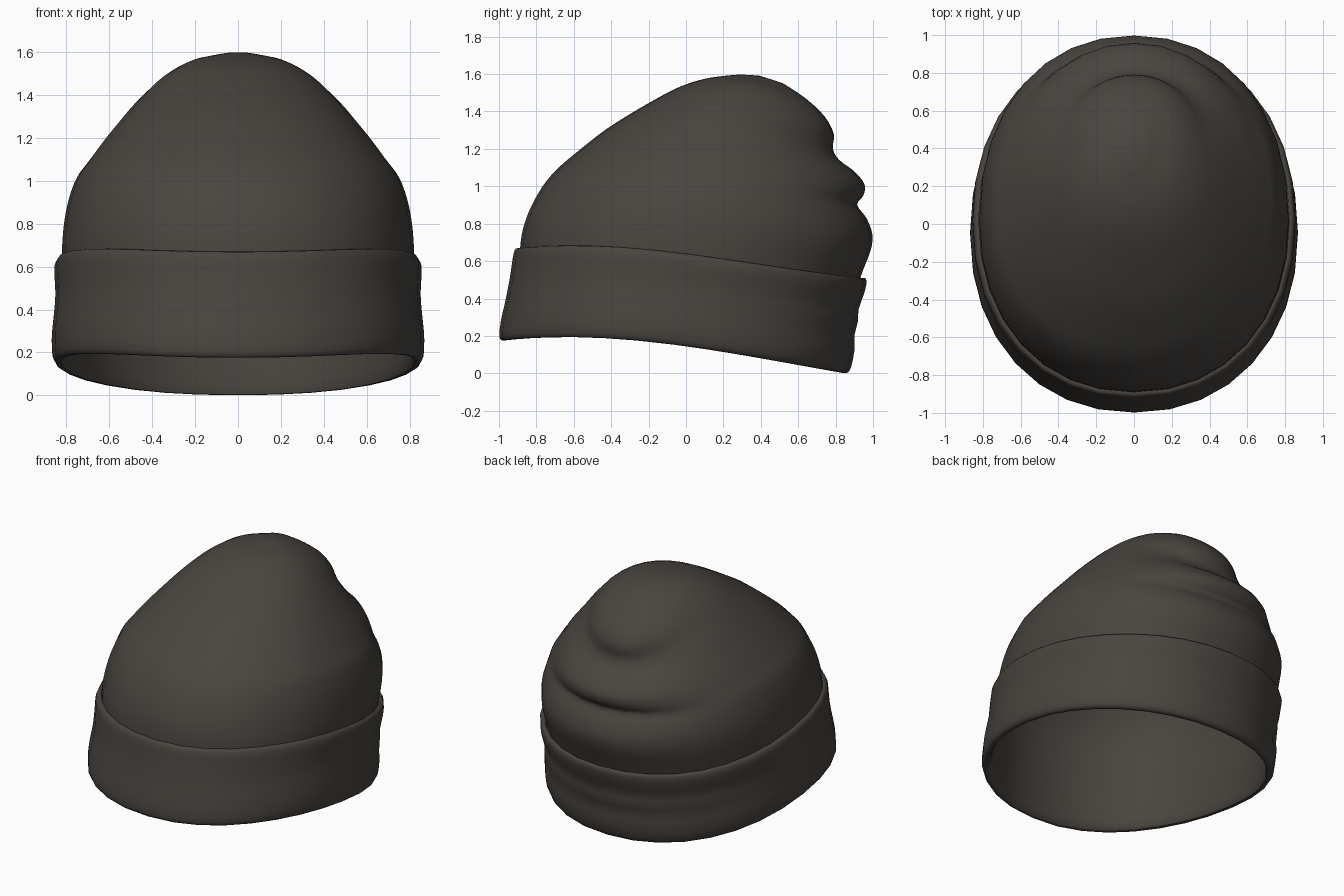
import bpy, bmesh, math
from mathutils import Vector

SEGS = 32

wool = bpy.data.materials.new("dark brown wool")
wool.diffuse_color = (0.066, 0.058, 0.050, 1)


def smooth_rows(rows, steps):
    """Catmull-Rom interpolation between ring descriptions."""
    rows = [Vector(r) for r in rows]
    out = []
    for i in range(len(rows) - 1):
        a, b, c, d = rows[max(i - 1, 0)], rows[i], rows[i + 1], rows[min(i + 2, len(rows) - 1)]
        for k in range(steps):
            t = k / steps
            out.append(0.5 * (2 * b + (c - a) * t + (2 * a - 5 * b + 4 * c - d) * t ** 2
                              + (3 * b - a - 3 * c + d) * t ** 3))
    return out + [rows[-1]]


def ring_loft(name, rows, steps, tip=None):
    """Loft tilted ovals: front y, z, back y, z, half width, side lift, sway, back fold."""
    bm = bmesh.new()
    rings = []
    for yf, zf, yb, zb, w, lift, sway, fold in smooth_rows(rows, steps):
        ring = []
        for i in range(SEGS):
            a = 2 * math.pi * i / SEGS
            c, s = math.cos(a), math.sin(a)
            x = math.copysign(abs(c) ** 0.93, c)
            u = math.copysign(abs(s) ** 0.93, s)
            f = (u + 1) / 2
            ring.append(bm.verts.new((w * x, yf + (yb - yf) * f + fold * max(u, 0) ** 3,
                                      zf + (zb - zf) * f + (lift - sway * u) * (1 - u * u))))
        rings.append(ring)
    for lo, hi in zip(rings, rings[1:]):
        for i in range(SEGS):
            j = (i + 1) % SEGS
            bm.faces.new((lo[i], lo[j], hi[j], hi[i]))
    if tip:
        top = bm.verts.new(tip)
        for i in range(SEGS):
            bm.faces.new((rings[-1][i], rings[-1][(i + 1) % SEGS], top))
    for f in bm.faces:
        f.smooth = True
    me = bpy.data.meshes.new(name)
    bm.to_mesh(me)
    bm.free()
    me.materials.append(wool)
    ob = bpy.data.objects.new(name, me)
    bpy.context.collection.objects.link(ob)
    return ob


# Crown: inner band, then the slouched dome with two folds at the back
ring_loft("crown", [
    (-0.965, 0.178, 0.835, 0.003, 0.825, 0.065, 0.03, 0),
    (-0.935, 0.23, 0.835, 0.06, 0.810, 0.065, 0.03, 0),
    (-0.900, 0.45, 0.870, 0.30, 0.812, 0.06, 0.03, 0),
    (-0.887, 0.67, 0.935, 0.52, 0.820, 0.05, 0.035, 0),
    (-0.872, 0.77, 0.985, 0.65, 0.815, 0.05, 0.02, 0),
    (-0.842, 0.86, 0.997, 0.74, 0.802, 0.055, 0.01, 0),
    (-0.800, 0.945, 0.975, 0.83, 0.780, 0.055, 0, -0.010),
    (-0.745, 1.03, 0.955, 0.90, 0.748, 0.055, 0, -0.040),
    (-0.670, 1.11, 0.935, 0.95, 0.700, 0.055, 0, 0.013),
    (-0.550, 1.21, 0.910, 1.01, 0.638, 0.055, 0, 0.045),
    (-0.420, 1.31, 0.872, 1.08, 0.565, 0.055, 0, 0.028),
    (-0.260, 1.41, 0.825, 1.14, 0.492, 0.055, 0, -0.005),
    (-0.100, 1.50, 0.790, 1.20, 0.405, 0.060, 0, -0.005),
    (0.000, 1.545, 0.790, 1.28, 0.325, 0.060, 0, 0),
    (0.100, 1.575, 0.740, 1.375, 0.238, 0.050, 0, 0),
    (0.200, 1.590, 0.640, 1.47, 0.145, 0.028, 0, 0),
    (0.290, 1.598, 0.520, 1.55, 0.068, 0.010, 0, 0),
], 3, (0, 0.39, 1.592))

# Folded cuff: rolled lower rim, wrinkled band, rounded upper lip meeting the crown
ring_loft("cuff", [
    (-0.965, 0.178, 0.835, 0.003, 0.825, 0.065, 0.03, 0),
    (-0.985, 0.176, 0.860, 0.002, 0.845, 0.065, 0.03, 0),
    (-0.998, 0.20, 0.882, 0.03, 0.864, 0.065, 0.03, 0),
    (-0.990, 0.28, 0.900, 0.12, 0.868, 0.063, 0.03, 0),
    (-0.972, 0.36, 0.900, 0.20, 0.862, 0.06, 0.03, 0),
    (-0.955, 0.44, 0.920, 0.28, 0.854, 0.058, 0.03, 0),
    (-0.942, 0.51, 0.922, 0.34, 0.851, 0.055, 0.035, 0),
    (-0.930, 0.59, 0.950, 0.42, 0.855, 0.05, 0.038, 0),
    (-0.922, 0.64, 0.965, 0.48, 0.854, 0.047, 0.04, 0),
    (-0.910, 0.667, 0.960, 0.508, 0.840, 0.047, 0.04, 0),
    (-0.889, 0.668, 0.938, 0.508, 0.822, 0.047, 0.04, 0),
], 2)
